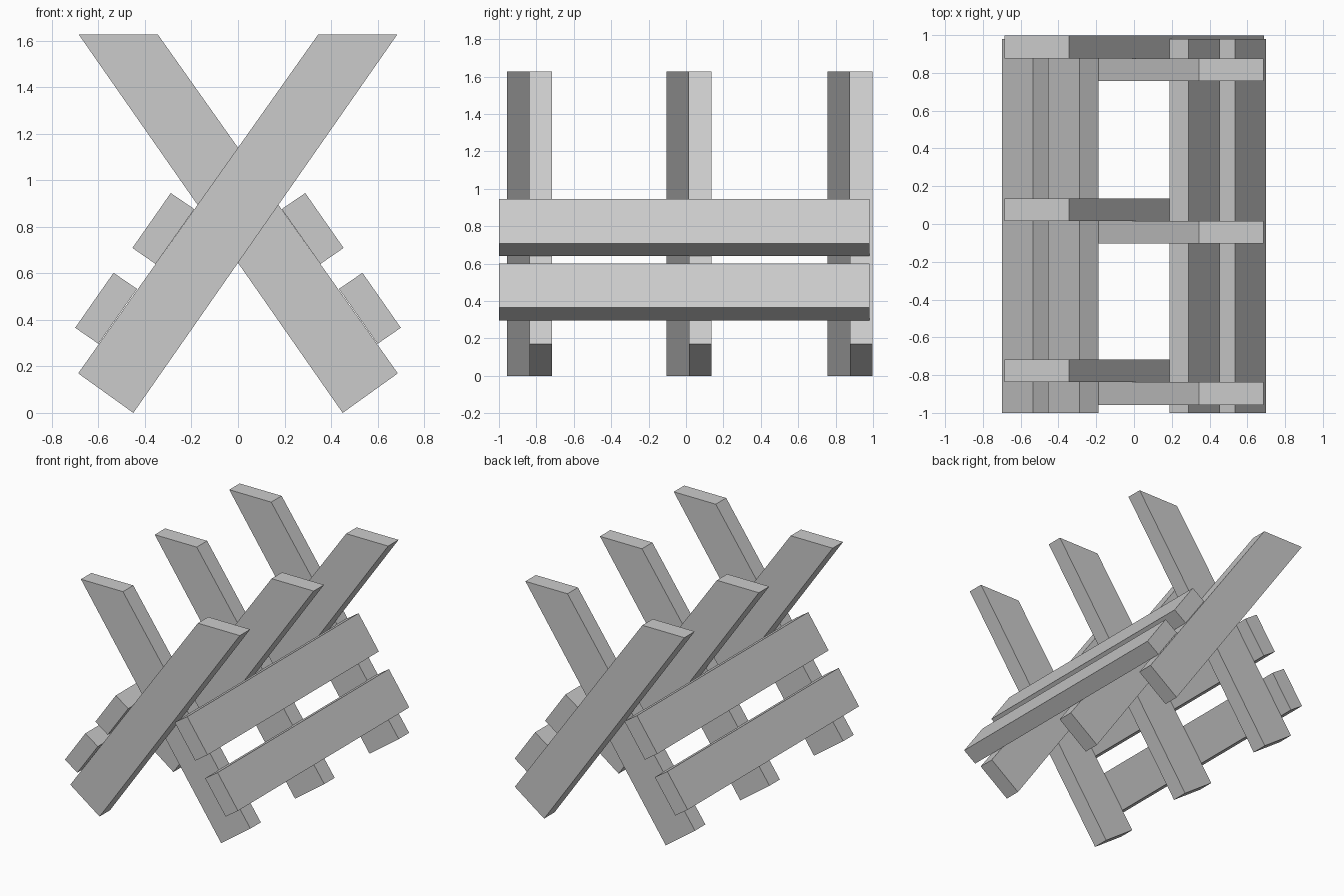
import bpy
import bmesh

cube = bpy.data.objects.get("Cube")
if cube:
    bpy.data.objects.remove(cube, do_unlink=True)

grey = bpy.data.materials.new("plain_grey")
grey.use_nodes = True
grey.diffuse_color = (0.6, 0.6, 0.6, 1)
grey.node_tree.nodes["Principled BSDF"].inputs["Base Color"].default_value = (0.6, 0.6, 0.6, 1)


def board(name, profile, y0, y1, side):
    """Extrude an x-z outline along y; side = -1 mirrors it across x."""
    bm = bmesh.new()
    face = bm.faces.new([bm.verts.new((side * x, y0, z)) for x, z in profile])
    ext = bmesh.ops.extrude_face_region(bm, geom=[face])
    for v in ext["geom"]:
        if isinstance(v, bmesh.types.BMVert):
            v.co.y = y1
    bmesh.ops.recalc_face_normals(bm, faces=bm.faces)
    mesh = bpy.data.meshes.new(name)
    bm.to_mesh(mesh)
    bm.free()
    mesh.materials.append(grey)
    obj = bpy.data.objects.new(name, mesh)
    bpy.context.collection.objects.link(obj)


# Slanted legs: square cut at the foot, level cut at the top
leg = [(-0.45, 0), (-0.687, 0.17), (-0.345, 0.653), (0.345, 1.627), (0.685, 1.627)]
leg.pop(2)
thickness = 0.12
for place, y in (("front", -0.957), ("middle", -0.104), ("back", 0.757)):
    board(place + "_leg_rising_left", leg, y, y + thickness, 1)
    board(place + "_leg_rising_right", leg, y + thickness, y + 2 * thickness, -1)

# Long planks lying on the outer faces of the legs
lower = [(0.535, 0.602), (0.434, 0.533), (0.6, 0.297), (0.7, 0.366)]
upper = [(x - 0.246, z + 0.343) for x, z in lower]
for side, label in ((1, "left"), (-1, "right")):
    board(label + "_lower_plank", lower, -1, 0.98, side)
    board(label + "_upper_plank", upper, -1, 0.98, side)
